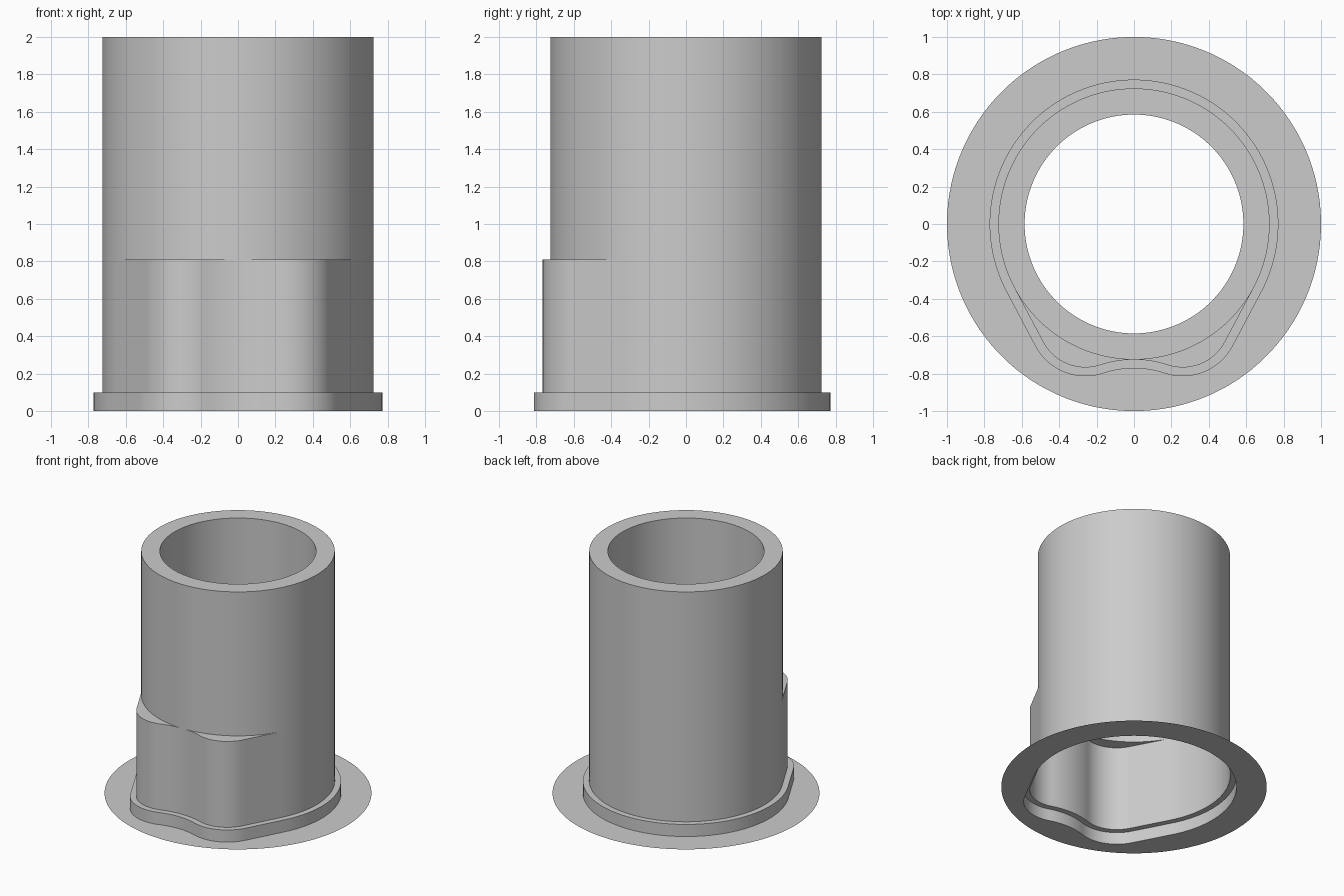
import bpy, bmesh
from math import sin, cos, radians, degrees, atan2, sqrt, hypot

cube = bpy.data.objects.get("Cube")
if cube:
    bpy.data.objects.remove(cube, do_unlink=True)

grey = bpy.data.materials.new("plain grey")
grey.use_nodes = True
grey.diffuse_color = (0.6, 0.6, 0.6, 1)
grey.node_tree.nodes["Principled BSDF"].inputs["Base Color"].default_value = (0.6, 0.6, 0.6, 1)

BODY_R, BORE_R, FLANGE_R, LIP = 0.725, 0.585, 1.0, 0.047
COLLAR_Z, LOBE_Z, SEAT_Z, TOP_Z = 0.1, 0.81, 1.0, 2.0
LOBE_X, LOBE_Y, LOBE_R, TANGENT = 0.26, -0.511, 0.256, -28


def arc(cx, cy, r, start, end, n):
    angles = [radians(start + (end - start) * i / n) for i in range(n + 1)]
    return [(cx + r * cos(a), cy + r * sin(a)) for a in angles]


def lobed_outline(offset):
    """Round body with two front lobes joined by a shallow valley."""
    drop = BODY_R + LOBE_Y
    valley_r = (LOBE_X**2 + drop**2 - LOBE_R**2) / (2 * (LOBE_R - drop))
    valley_y = -BODY_R - valley_r
    meet = degrees(atan2(LOBE_Y - valley_y, LOBE_X))
    valley = arc(0, valley_y, valley_r - offset, 90, meet, 10)
    lobe = arc(LOBE_X, LOBE_Y, LOBE_R + offset, meet - 180, TANGENT, 20)
    body = arc(0, 0, BODY_R + offset, TANGENT, 90, 44)
    (x0, y0), (x1, y1) = lobe[-1], body[0]
    side = [(x0 + (x1 - x0) * t / 8, y0 + (y1 - y0) * t / 8) for t in range(1, 8)]
    half = valley + lobe[1:] + side + body
    return half + [(-x, y) for x, y in half[-2:0:-1]]


def circle(r):
    return [(x * r / hypot(x, y), y * r / hypot(x, y)) for x, y in lobed_outline(0)]


def loft(name, *rings):
    """Skin a chain of (outline, height) rings."""
    bm = bmesh.new()
    loops = [[bm.verts.new((x, y, z)) for x, y in pts] for pts, z in rings]
    for low, high in zip(loops, loops[1:]):
        for i in range(len(low)):
            j = (i + 1) % len(low)
            bm.faces.new((low[i], low[j], high[j], high[i]))
    bmesh.ops.remove_doubles(bm, verts=bm.verts, dist=0.0001)
    mesh = bpy.data.meshes.new(name)
    bm.to_mesh(mesh)
    bm.free()
    mesh.materials.append(grey)
    obj = bpy.data.objects.new(name, mesh)
    bpy.context.collection.objects.link(obj)
    bpy.ops.object.select_all(action="DESELECT")
    obj.select_set(True)
    bpy.context.view_layer.objects.active = obj
    bpy.ops.object.shade_smooth_by_angle(angle=radians(30))
    return obj


inner, outer = lobed_outline(0), lobed_outline(LIP)
round_body, bore = circle(BODY_R), circle(BORE_R)

# Paper-thin base flange, open in the middle
loft("base_flange", (circle(FLANGE_R), 0), (outer, 0))
# Low collar with its ledge
loft("collar", (outer, 0), (outer, COLLAR_Z), (inner, COLLAR_Z))
# Lobed socket wall, capped by crescent ledges
loft("lobed_socket", (inner, COLLAR_Z), (inner, LOBE_Z), (round_body, LOBE_Z))
# Thick-walled barrel with rim, bore and inner seat
loft("barrel", (round_body, LOBE_Z), (round_body, TOP_Z), (bore, TOP_Z),
     (bore, SEAT_Z), (circle(BODY_R - 0.0005), SEAT_Z))
